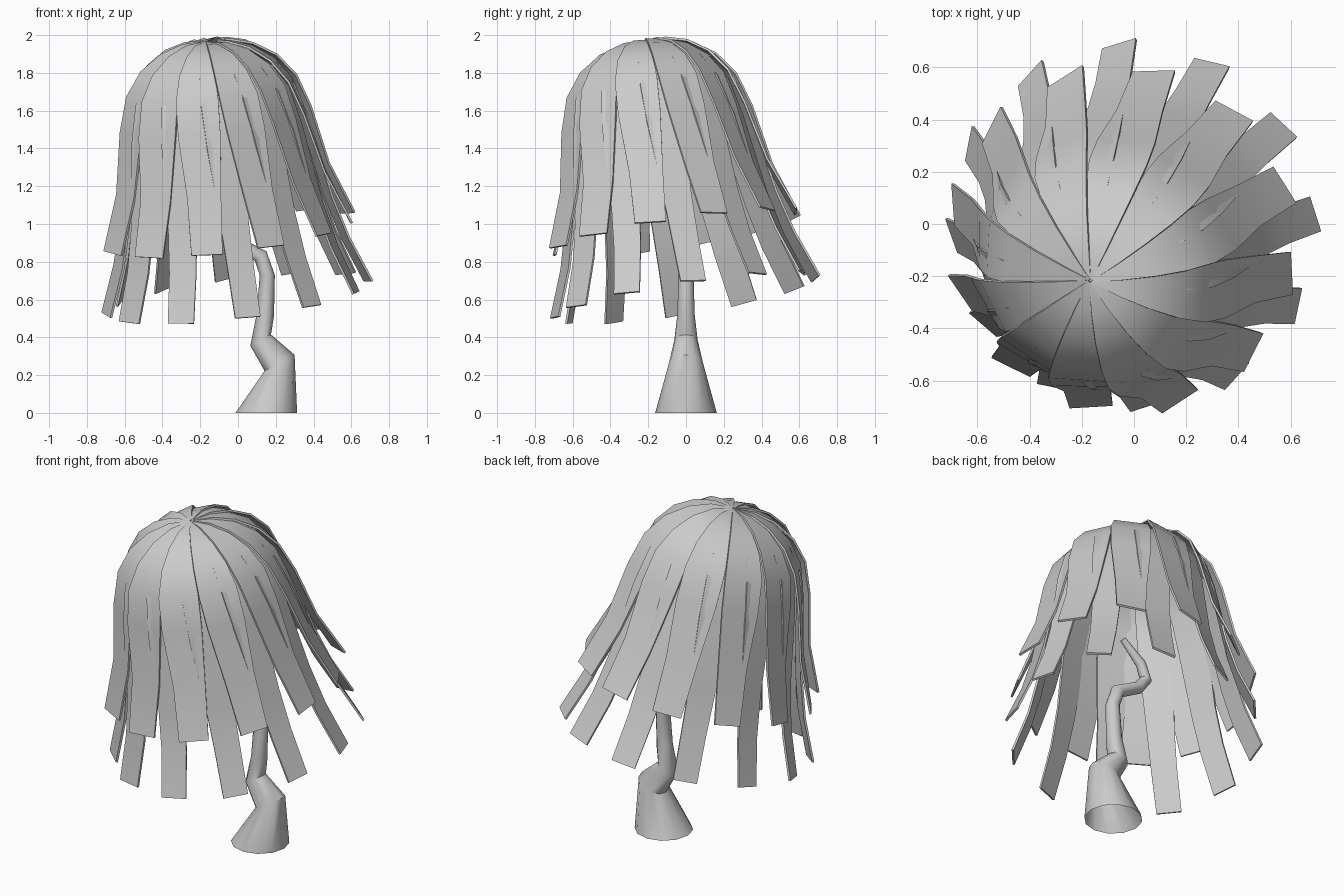
import bpy, bmesh, math
from mathutils import Vector

if "Cube" in bpy.data.objects:
    bpy.data.objects.remove(bpy.data.objects["Cube"])

# Crown axis: leans toward front-left, passing through the ring centre of the tips
BASE = Vector((0, 0, 0.59))
LEAN = Vector((0, 0, 1)).rotation_difference(Vector((-0.17, -0.22, 1.39)))


def finish(bm, name):
    mesh = bpy.data.meshes.new(name)
    bmesh.ops.recalc_face_normals(bm, faces=bm.faces)
    bm.to_mesh(mesh)
    bm.free()
    ob = bpy.data.objects.new(name, mesh)
    bpy.context.collection.objects.link(ob)
    bpy.context.view_layer.objects.active = ob
    ob.select_set(True)
    bpy.ops.object.shade_smooth_by_angle(angle=math.radians(35))
    ob.select_set(False)
    return ob


def frond(bm, profile, angle, thick):
    """Hanging strip; profile rows are radius, height, width, roll in degrees."""
    radial = Vector((math.cos(angle), math.sin(angle), 0))
    side = Vector((-math.sin(angle), math.cos(angle), 0))
    rings = []
    for i, (r, h, w, roll) in enumerate(profile):
        a, b = profile[max(i - 1, 0)], profile[min(i + 1, len(profile) - 1)]
        t = radial * (b[0] - a[0]) + Vector((0, 0, b[1] - a[1]))
        n = side.cross(t).normalized()
        if n.dot(radial) < 0:
            n.negate()
        ra = math.radians(roll)
        across = side * math.cos(ra) - n * math.sin(ra)
        up = n * math.cos(ra) + side * math.sin(ra)
        c = radial * r + Vector((0, 0, h))
        rings.append([bm.verts.new(BASE + LEAN @ (c + across * s * w / 2 - up * d * thick))
                      for s, d in ((-1, 0), (1, 0), (1, 1), (-1, 1))])
    for p, q in zip(rings, rings[1:]):
        for k in range(4):
            bm.faces.new((p[k], p[(k + 1) % 4], q[(k + 1) % 4], q[k]))
    bm.faces.new(rings[0])
    bm.faces.new(rings[-1])


def crown(name, profile, start, count=12):
    bm = bmesh.new()
    for i in range(count):
        frond(bm, profile, math.radians(start) + math.tau * i / count, 0.012)
    return finish(bm, name)


# Outer short fronds
crown("upper_fronds", [
    (0.005, 1.405, 0.01, 8), (0.12, 1.40, 0.075, 8), (0.235, 1.36, 0.135, 8),
    (0.345, 1.28, 0.19, 8), (0.43, 1.16, 0.225, 8), (0.485, 0.98, 0.225, 10),
    (0.555, 0.66, 0.18, 12), (0.665, 0.37, 0.165, 15)], 19)

# Inner long fronds
crown("lower_fronds", [
    (0.005, 1.385, 0.01, 8), (0.12, 1.38, 0.07, 8), (0.235, 1.335, 0.12, 8),
    (0.34, 1.255, 0.16, 8), (0.42, 1.13, 0.19, 8), (0.475, 0.92, 0.19, 10),
    (0.55, 0.50, 0.155, 12), (0.61, 0.27, 0.145, 14), (0.705, 0.02, 0.14, 15)], 4)

# Crooked trunk: x, z, radius, ring tilt in degrees
TRUNK = [(0.15, 0.0, 0.163, 0), (0.22, 0.265, 0.09, 28), (0.12, 0.385, 0.062, 28),
         (0.145, 0.52, 0.046, -8), (0.155, 0.73, 0.04, 0), (0.12, 0.83, 0.04, 40),
         (-0.03, 0.91, 0.036, 50), (-0.085, 0.98, 0.034, 15), (-0.05, 1.07, 0.03, -30),
         (0.08, 1.18, 0.018, -45)]
SIDES = 12
bm = bmesh.new()
rings = []
for x, z, r, tilt in TRUNK:
    t = math.radians(tilt)
    ring = []
    for k in range(SIDES):
        a = math.tau * k / SIDES
        ring.append(bm.verts.new((x + r * math.cos(a) * math.cos(t), r * math.sin(a),
                                  z + r * math.cos(a) * math.sin(t))))
    rings.append(ring)
for p, q in zip(rings, rings[1:]):
    for k in range(SIDES):
        bm.faces.new((p[k], p[(k + 1) % SIDES], q[(k + 1) % SIDES], q[k]))
bm.faces.new(rings[-1])
finish(bm, "trunk")
